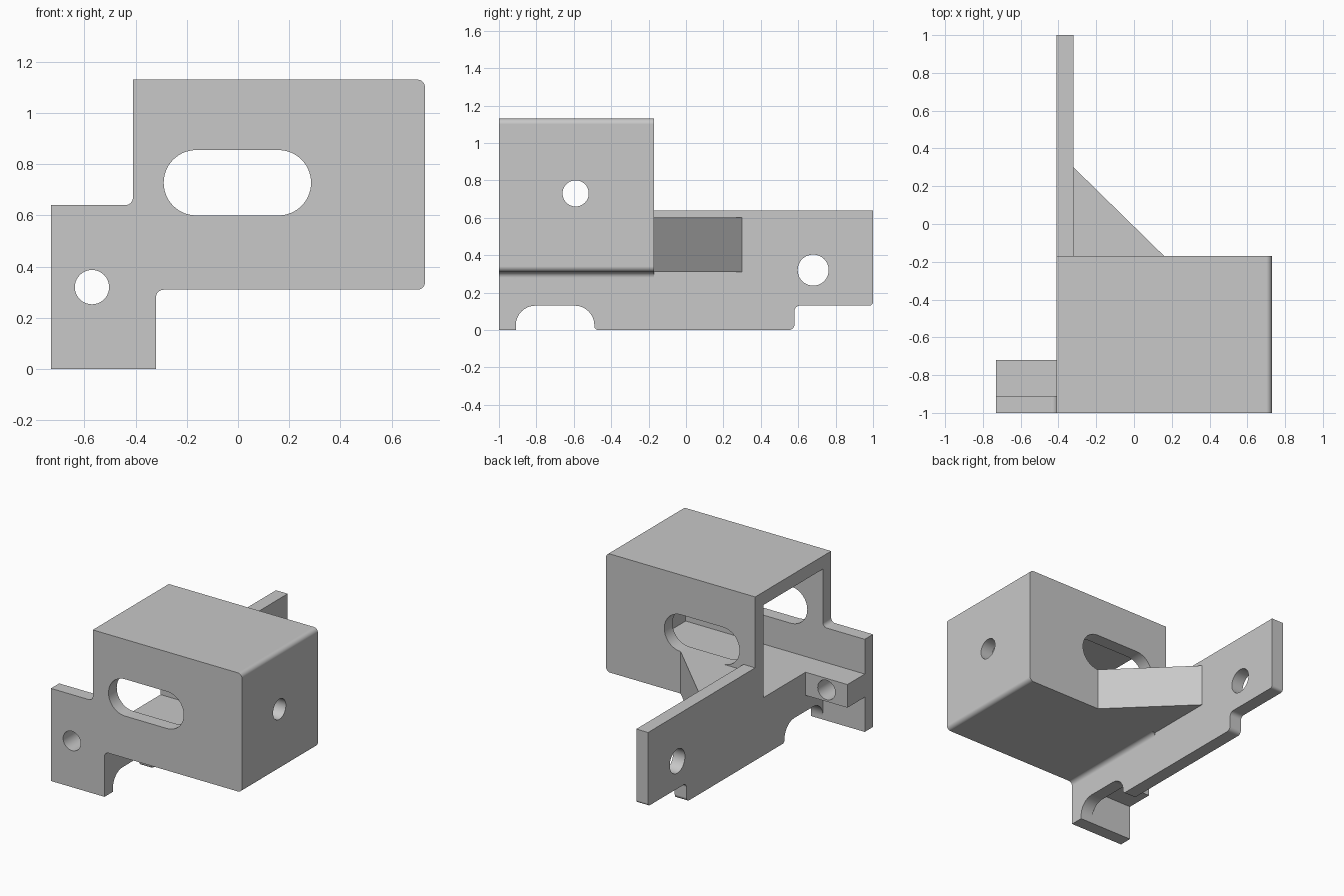
import bpy, bmesh, math
from mathutils import Vector

cube = bpy.data.objects.get("Cube")
if cube:
    bpy.data.objects.remove(cube)

grey = bpy.data.materials.new("plain grey")
grey.use_nodes = True
colour = (0.58, 0.58, 0.58, 1)
grey.diffuse_color = colour
grey.node_tree.nodes["Principled BSDF"].inputs["Base Color"].default_value = colour


def rounded(corners, steps=8):
    """Outline from (u, v) or (u, v, radius) corners, with true arc fillets."""
    out = []
    n = len(corners)
    for i, c in enumerate(corners):
        p = Vector((c[0], c[1], 0))
        if len(c) < 3:
            out.append(p)
            continue
        a = (Vector((*corners[i - 1][:2], 0)) - p).normalized()
        b = (Vector((*corners[(i + 1) % n][:2], 0)) - p).normalized()
        half = a.angle(b) / 2
        centre = p + (a + b).normalized() * c[2] / math.sin(half)
        reach = c[2] / math.tan(half)
        start = (p + a * reach - centre).normalized()
        end = (p + b * reach - centre).normalized()
        for k in range(steps + 1):
            out.append(centre + start.slerp(end, k / steps).normalized() * c[2])
    return out


def circle(u, v, r, n=40):
    return [Vector((u + r * math.cos(math.tau * k / n),
                    v + r * math.sin(math.tau * k / n), 0)) for k in range(n)]


def rect(u0, u1, v0, v1):
    return rounded([(u0, v0), (u1, v0), (u1, v1), (u0, v1)])


def prism(name, outline, axis, lo, hi):
    """Extrude an outline along one axis; u and v are the other two in order."""
    place = {"x": lambda p, d: (d, p.x, p.y),
             "y": lambda p, d: (p.x, d, p.y),
             "z": lambda p, d: (p.x, p.y, d)}[axis]
    bm = bmesh.new()
    near = [bm.verts.new(place(p, lo)) for p in outline]
    far = [bm.verts.new(place(p, hi)) for p in outline]
    bm.faces.new(near)
    bm.faces.new(far[::-1])
    for i in range(len(near)):
        bm.faces.new((near[i], near[i - 1], far[i - 1], far[i]))
    bmesh.ops.recalc_face_normals(bm, faces=bm.faces)
    mesh = bpy.data.meshes.new(name)
    bm.to_mesh(mesh)
    bm.free()
    mesh.materials.append(grey)
    ob = bpy.data.objects.new(name, mesh)
    bpy.context.collection.objects.link(ob)
    return ob


# Front plate with its side tab and leg
bracket = prism("bracket", rounded([
    (-0.73, 0), (-0.32, 0), (-0.32, 0.31, 0.03), (0.73, 0.31, 0.03),
    (0.73, 1.13, 0.03), (-0.41, 1.13), (-0.41, 0.64, 0.03), (-0.73, 0.64)]),
    "y", -1, -0.91)

parts = [
    # Housing block, hollowed below
    prism("housing", rounded([
        (-0.41, 0.27), (-0.32, 0.27), (-0.32, 0.31, 0.03), (0.73, 0.31, 0.03),
        (0.73, 1.13, 0.03), (-0.41, 1.13)]), "y", -0.91, -0.17),
    # Long mounting plate with arched notch and raised rear end
    prism("side_plate", rounded([
        (-0.91, 0, 0.02), (-0.91, 0.13, 0.105), (-0.49, 0.13, 0.105),
        (-0.49, 0, 0.02), (0.58, 0, 0.03), (0.58, 0.13, 0.03),
        (1, 0.13, 0.02), (1, 0.64), (-0.2, 0.64), (-0.2, 0.4),
        (-0.95, 0.4), (-0.95, 0)]), "x", -0.41, -0.32),
    # Block behind the tab for the pin hole
    prism("pin_block", rect(-0.73, -0.36, 0.24, 0.4), "y", -0.91, -0.72),
    # Triangular brace
    prism("gusset", rounded([
        (-0.36, 0.3), (-0.32, 0.3), (0.16, -0.17), (0.16, -0.21),
        (-0.36, -0.21)]), "z", 0.31, 0.6),
]

slot = rounded([(-0.29, 0.6, 0.127), (0.285, 0.6, 0.127),
                (0.285, 0.855, 0.127), (-0.29, 0.855, 0.127)], 14)
cutters = [
    prism("cavity", rect(-0.6, 0.64, -0.91, -0.26), "z", 0.4, 1.04),
    prism("front_slot", slot, "y", -1.1, -0.8),
    prism("back_slot", slot, "y", -0.4, -0.1),
    prism("wall_hole", circle(-0.59, 0.73, 0.07), "x", 0.5, 1),
    prism("plate_hole", circle(0.68, 0.32, 0.083), "x", -0.6, -0.2),
    prism("pin_hole", circle(-0.57, 0.32, 0.067), "y", -1.1, -0.6),
]

# Fuse the parts, then cut the openings
bpy.ops.object.select_all(action="DESELECT")
bpy.context.view_layer.objects.active = bracket
bracket.select_set(True)
for group, operation in ((parts, "UNION"), (cutters, "DIFFERENCE")):
    for ob in group:
        mod = bracket.modifiers.new(ob.name, "BOOLEAN")
        mod.operation = operation
        mod.solver = "EXACT"
        mod.object = ob
        bpy.ops.object.modifier_apply(modifier=mod.name)
        bpy.data.objects.remove(ob)

# Smooth fillets and holes, crisp edges elsewhere
bpy.ops.object.shade_smooth_by_angle(angle=math.radians(30))
weighted = bracket.modifiers.new("flat_faces", "WEIGHTED_NORMAL")
weighted.keep_sharp = True
